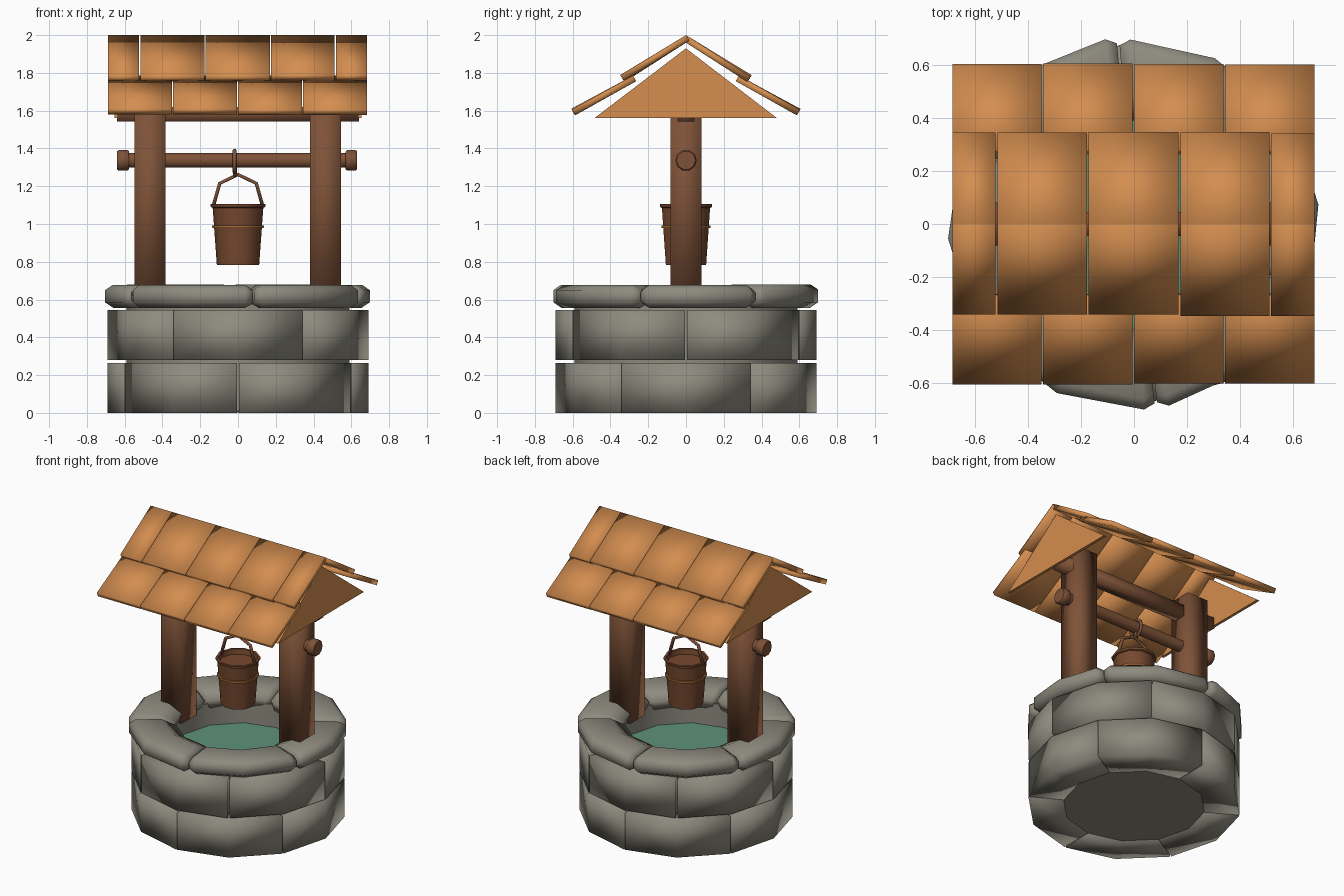
import bpy, bmesh, math, random
from mathutils import Vector, Matrix

if "Cube" in bpy.data.objects:
    bpy.data.objects.remove(bpy.data.objects["Cube"])

random.seed(4)


def mat(name, r, g, b):
    m = bpy.data.materials.new(name)
    m.diffuse_color = (r, g, b, 1)
    m.use_nodes = True
    m.node_tree.nodes["Principled BSDF"].inputs["Base Color"].default_value = m.diffuse_color
    return m


STONE = mat("grey stone", 0.27, 0.26, 0.21)
WOOD = mat("brown wood", 0.21, 0.085, 0.04)
TILE = mat("orange clay", 0.66, 0.27, 0.08)
BUCKET = mat("bucket wood", 0.18, 0.065, 0.028)
BAND = mat("bronze band", 0.42, 0.16, 0.04)
WATER = mat("green water", 0.115, 0.28, 0.19)


def finish(name, bm, material, smooth=True, angle=None):
    bmesh.ops.recalc_face_normals(bm, faces=bm.faces)
    me = bpy.data.meshes.new(name)
    bm.to_mesh(me)
    bm.free()
    ob = bpy.data.objects.new(name, me)
    bpy.context.collection.objects.link(ob)
    me.materials.append(material)
    for p in me.polygons:
        p.use_smooth = smooth
    if angle:
        bpy.ops.object.select_all(action='DESELECT')
        bpy.context.view_layer.objects.active = ob
        ob.select_set(True)
        bpy.ops.object.shade_smooth_by_angle(angle=math.radians(angle))
    return ob


def box(name, lo, hi, material, smooth=True):
    bm = bmesh.new()
    lo, hi = Vector(lo), Vector(hi)
    size = hi - lo
    bmesh.ops.create_cube(bm, size=1, matrix=Matrix.Translation((lo + hi) / 2) @ Matrix.Diagonal((*size, 1)))
    return finish(name, bm, material, smooth)


def sweep(rings, closed):
    """Skin a list of equal point rings; cap the ends or close the loop."""
    bm = bmesh.new()
    rows = [[bm.verts.new(p) for p in ring] for ring in rings]
    n = len(rows[0])
    for i in range(len(rows) if closed else len(rows) - 1):
        a, b = rows[i], rows[(i + 1) % len(rows)]
        for j in range(n):
            bm.faces.new((a[j], a[(j + 1) % n], b[(j + 1) % n], b[j]))
    if not closed:
        bm.faces.new(rows[0])
        bm.faces.new(rows[-1])
    return bm


def arc(profile, angles):
    return [[(r * math.cos(math.radians(a)), r * math.sin(math.radians(a)), z)
             for r, z in profile] for a in angles]


def lathe(name, profile, sides, material, axis='Z', angle=40):
    """Closed solid turned from (radius, height) points, capped at both ends."""
    step = 2 * math.pi / sides
    rings = []
    for r, h in profile:
        ring = []
        for i in range(sides):
            c, s = r * math.cos(i * step), r * math.sin(i * step)
            ring.append((c, s, h) if axis == 'Z' else (h, c, s))
        rings.append(ring)
    return finish(name, sweep(rings, False), material, True, angle)


def tube(name, pts, radius, material, closed=False, sides=6):
    pts = [Vector(p) for p in pts]
    normal = (pts[1] - pts[0]).cross(pts[2] - pts[1]).normalized()
    rings = []
    for i, p in enumerate(pts):
        if closed:
            t = pts[(i + 1) % len(pts)] - pts[i - 1]
        else:
            t = pts[min(i + 1, len(pts) - 1)] - pts[max(i - 1, 0)]
        side = normal.cross(t.normalized())
        rings.append([p + radius * (math.cos(k * math.tau / sides) * normal
                                    + math.sin(k * math.tau / sides) * side) for k in range(sides)])
    return finish(name, sweep(rings, closed), material)


# Two courses of wall stones, staggered
for course, (z0, z1, start) in enumerate(((0, 0.265, 30), (0.28, 0.545, 0))):
    for k in range(6):
        a = start + 60 * k
        prof = [(0.46, z0), (0.69, z0), (0.69, z1), (0.46, z1)]
        finish(f"wall_stone_{course}_{k}", sweep(arc(prof, (a + 0.4, a + 30, a + 59.6)), False), STONE)

# Backing ring and floor behind the stones
wall = [(0.43, 0.01), (0.59, 0.01), (0.59, 0.6), (0.43, 0.6)]
finish("inner_wall", sweep(arc(wall, range(0, 360, 30)), True), STONE, True, 40)
lathe("well_floor", [(0.46, 0.004), (0.46, 0.05)], 12, STONE)
lathe("water", [(0.44, 0.40), (0.44, 0.44)], 12, WATER)

# Rim stones with chamfered ends
seams = [-83, -21, 33, 95, 155, 214, 277]
outer = [(0.43, 0.56), (0.66, 0.555), (0.705, 0.585), (0.705, 0.655), (0.665, 0.682), (0.50, 0.682), (0.40, 0.635)]
for k in range(6):
    a, b = seams[k] + 0.4, seams[k + 1] - 0.4
    dr, dz = random.uniform(-0.008, 0.003), random.uniform(-0.006, 0)
    prof = [(r + dr, z + (dz if z > 0.6 else 0)) for r, z in outer]
    end = [(0.56 + (r - 0.56) * 0.86, 0.615 + (z - 0.615) * 0.65) for r, z in prof]
    rings = arc(end, [a]) + arc(prof, (a + 3.5, (a + b) / 2, b - 3.5)) + arc(end, [b])
    finish(f"rim_stone_{k}", sweep(rings, False), STONE)

# Posts, tie beam, axle with knobs
for side, x in (("left", -0.467), ("right", 0.463)):
    box(f"{side}_post", (x - 0.082, -0.082, 0.56), (x + 0.082, 0.082, 1.70), WOOD)
box("roof_beam", (-0.64, -0.045, 1.543), (0.64, 0.045, 1.62), WOOD)
lathe("axle", [(0.041, -0.6), (0.041, 0.6)], 10, WOOD, 'X')
lathe("left_knob", [(0.05, -0.64), (0.057, -0.632), (0.057, -0.585), (0.05, -0.577)], 10, WOOD, 'X')
lathe("right_knob", [(0.05, 0.57), (0.057, 0.578), (0.057, 0.622), (0.05, 0.63)], 10, WOOD, 'X')
for n in ("axle", "left_knob", "right_knob"):
    bpy.data.objects[n].location.z = 1.337

# Gables
for side, x in (("left", -0.655), ("right", 0.635)):
    tri = ((-0.483, 1.562), (0.48, 1.562), (0, 1.93))
    finish(f"{side}_gable", sweep([[(x + d, y, z) for y, z in tri] for d in (0, 0.02)], False), TILE, False)

# Roof tiles: (top y, top z, bottom y, bottom z, seams) per row
rows = ((0.0, 2.0, 0.345, 1.785, (-0.69, -0.52, -0.175, 0.172, 0.515, 0.685)),
        (0.28, 1.79, 0.605, 1.608, (-0.69, -0.347, -0.003, 0.341, 0.685)))
for s, face in ((-1, "front"), (1, "back")):
    for r, (y0, z0, y1, z1, xs) in enumerate(rows):
        for k in range(len(xs) - 1):
            j = random.uniform(-0.004, 0.004)
            top = Vector((0, s * y0, z0 - (0 if r == 0 else 0.004)))
            low = Vector((0, s * (y1 + j), z1 + j))
            d = (low - top).normalized()
            drop = Vector((0, -s * abs(d.z), -abs(d.y))) * 0.034
            quad = (top, low, low + drop, top + drop)
            ends = [[p + Vector((x, 0, 0)) for p in quad] for x in (xs[k] + 0.003, xs[k + 1] - 0.003)]
            finish(f"{face}_tile_{r}_{k}", sweep(ends, False), TILE)

# Bucket, its band, handle and the hanging ring
lathe("bucket", [(0.112, 0.782), (0.134, 1.085), (0.144, 1.09), (0.146, 1.105),
                 (0.130, 1.105), (0.125, 1.07)], 10, BUCKET)
band = [(0.122, 0.978), (0.136, 0.978), (0.137, 0.992), (0.122, 0.992)]
finish("bucket_band", sweep(arc(band, range(0, 360, 36)), True), BAND, True, 40)
tube("bucket_handle", [(-0.132, 0, 1.09), (-0.097, 0, 1.215), (0, 0, 1.262),
                       (0.097, 0, 1.215), (0.132, 0, 1.09)], 0.011, WOOD)
ring = [(-0.018, 0.052 * math.cos(a * math.tau / 10), 1.332 + 0.06 * math.sin(a * math.tau / 10)) for a in range(10)]
tube("hanging_ring", ring, 0.011, WOOD, True)
box("hanging_link", (-0.026, -0.01, 1.25), (-0.006, 0.01, 1.30), WOOD)
